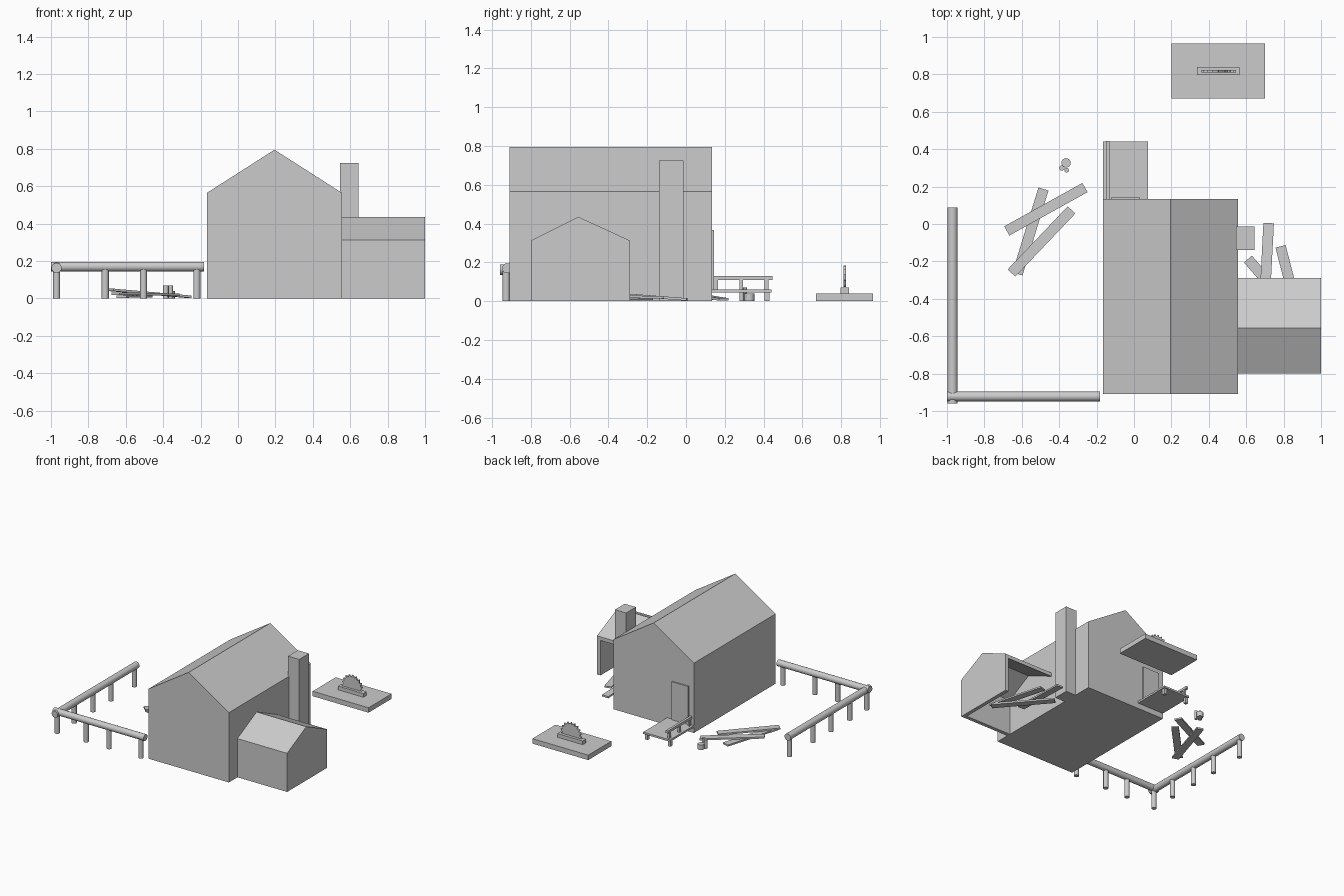
import bpy, math
from mathutils import Vector, Matrix

if "Cube" in bpy.data.objects:
    bpy.data.objects.remove(bpy.data.objects["Cube"])


def mesh(name, verts, faces):
    me = bpy.data.meshes.new(name)
    me.from_pydata(verts, [], faces)
    ob = bpy.data.objects.new(name, me)
    bpy.context.collection.objects.link(ob)
    return ob


def prism(name, profile, offset):
    """Extrude a closed 3D profile along an offset vector."""
    n = len(profile)
    off = Vector(offset)
    verts = [Vector(p) for p in profile] + [Vector(p) + off for p in profile]
    faces = [tuple(range(n))[::-1], tuple(range(n, 2 * n))]
    faces += [(i, (i + 1) % n, n + (i + 1) % n, n + i) for i in range(n)]
    ob = mesh(name, verts, faces)
    bpy.context.view_layer.objects.active = ob
    ob.select_set(True)
    bpy.ops.object.mode_set(mode='EDIT')
    bpy.ops.mesh.select_all(action='SELECT')
    bpy.ops.mesh.normals_make_consistent(inside=False)
    bpy.ops.object.mode_set(mode='OBJECT')
    ob.select_set(False)
    return ob


def box(name, x0, x1, y0, y1, z0, z1):
    return prism(name, [(x0, y0, z0), (x1, y0, z0), (x1, y1, z0), (x0, y1, z0)], (0, 0, z1 - z0))


def rod(name, a, b, r, sides=20):
    a, b = Vector(a), Vector(b)
    d = b - a
    bpy.ops.mesh.primitive_cylinder_add(vertices=sides, radius=r, depth=d.length, location=(a + b) / 2,
                                        rotation=d.to_track_quat('Z', 'Y').to_euler())
    ob = bpy.context.object
    ob.name = name
    bpy.ops.object.shade_smooth_by_angle()
    ob.select_set(False)
    return ob


def plank(name, a, b, width, thick, matrix):
    a, b = matrix @ Vector(a), matrix @ Vector(b)
    d = b - a
    side = Vector((-d.y, d.x, 0)).normalized() * width / 2
    up = Vector((0, 0, thick / 2))
    return prism(name, [a - side - up, a + side - up, a + side + up, a - side + up], d)


# House with gabled roof, and chimney
prism("house", [(-.165, -.91, 0), (.555, -.91, 0), (.555, -.91, .565), (.195, -.91, .795), (-.165, -.91, .565)],
      (0, 1.045, 0))
box("chimney", .545, .645, -.138, -.013, 0, .725)

# Open-backed shed: front wall and roof section, plus gable wall
T = .03
prism("shed_shell", [(.555, -.80, 0), (.555, -.80, .313), (.555, -.555, .435), (.555, -.29, .313),
                     (.555, -.29, .313 - T), (.555, -.555, .435 - T), (.555, -.80 + T, .313 - T * .8),
                     (.555, -.80 + T, 0)], (.445 - T, 0, 0))
prism("shed_gable_wall", [(1 - T, -.80, 0), (1 - T, -.80, .313), (1 - T, -.555, .435), (1 - T, -.29, .313),
                          (1 - T, -.29, 0)], (T, 0, 0))

# Back door and porch deck with railing
box("back_door", -.12, .03, .13, .145, .06, .368)
box("porch_deck", -.165, .075, .135, .44, .045, .06)
for i, x in enumerate((-.15, .055)):
    box(f"porch_leg_{i}", x - .012, x + .012, .405, .43, 0, .045)
box("porch_rail", -.15, -.13, .135, .445, .11, .13)
for i, y in enumerate((.155, .285, .415)):
    box(f"porch_rail_post_{i}", -.148, -.132, y - .01, y + .01, .06, .11)

# Log fence
rod("front_fence_rail", (-1, -.922, .17), (-.183, -.922, .17), .026)
rod("side_fence_rail", (-.97, -.96, .163), (-.97, .087, .163), .027)
posts = [(x, -.927) for x in (-.97, -.71, -.505, -.22)] + [(-.97, y) for y in (-.71, -.47, -.24, .06)]
for i, (x, y) in enumerate(posts):
    rod(f"fence_post_{i}", (x, y, 0), (x, y, .155), .019, 16)

# Two identical piles of three planks
pile = [((-.68, -.037, .046), (-.262, .195, .009)),
        ((-.655, -.262, .026), (-.334, .075, .02)),
        ((-.623, -.267, .010), (-.484, .187, .012))]
turn = (Matrix.Translation((.72, .005, 0)) @ Matrix.Rotation(math.radians(58), 4, 'Z')
        @ Matrix.Translation((.262, -.195, 0)))
for label, m in (("yard", Matrix.Identity(4)), ("shed", turn)):
    for i, (a, b) in enumerate(pile):
        plank(f"{label}_plank_{i}", a, b, .056, .013, m)

# Stumps
for i, (x, y, r, h) in enumerate(((-.363, .327, .025, .04), (-.386, .300, .014, .07), (-.36, .287, .012, .07))):
    rod(f"stump_{i}", (x, y, 0), (x, y, h), r, 16)

# Sawblade on a platform
box("saw_platform", .2, .7, .67, .965, 0, .04)
box("saw_block", .337, .565, .797, .84, .04, .07)
blade = []
teeth = 18
for i in range(teeth):
    for r, s in ((.094, 0), (.076, .15)):
        t = 2 * math.pi * (i + s) / teeth + math.pi / 2
        blade.append((.453 + r * math.cos(t), .811, max(.06, .091 + r * math.sin(t))))
blade = [p for p in blade if p[2] > .0601]
prism("saw_blade", blade, (0, .013, 0))
